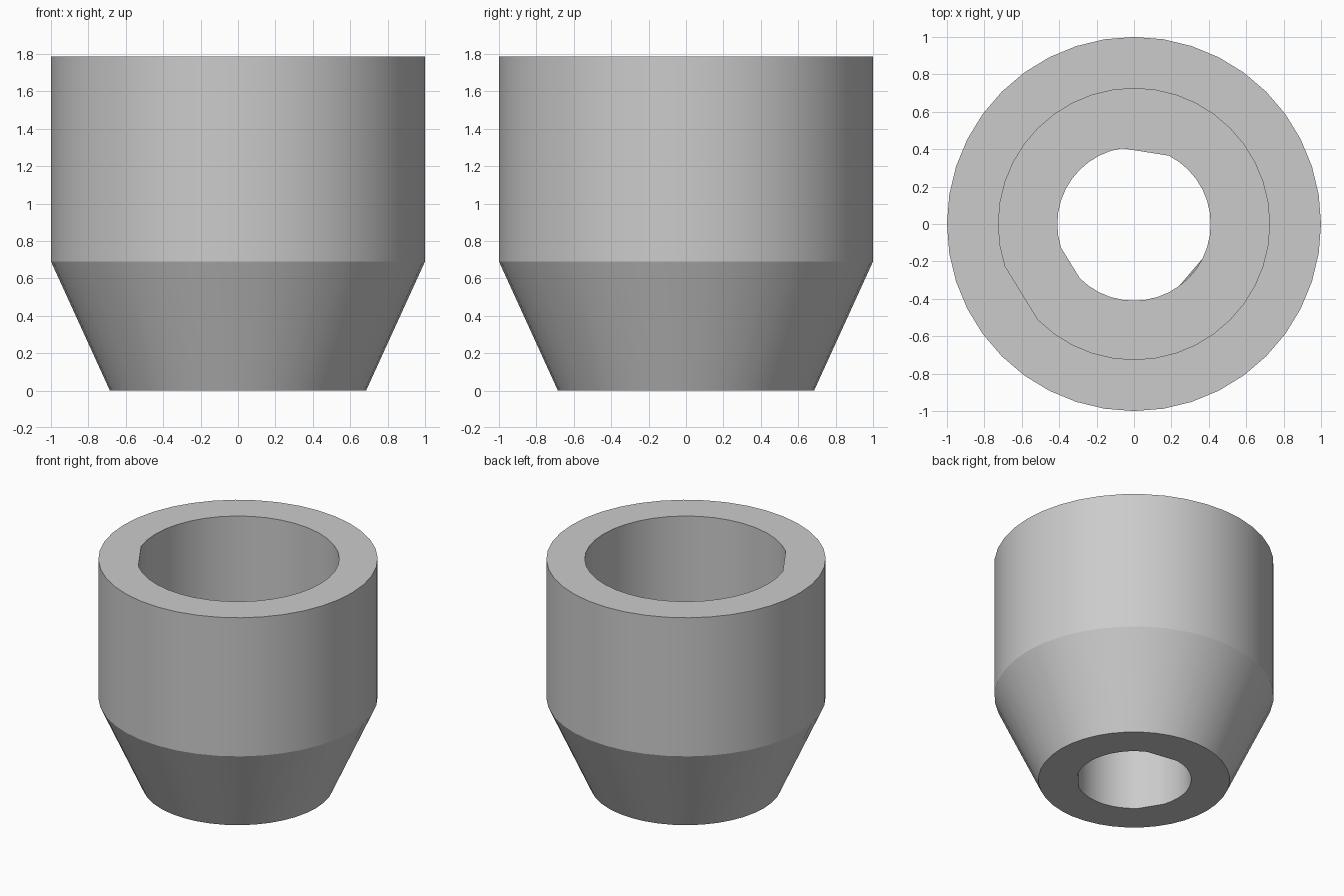
import bpy
import bmesh
from math import cos, sin, radians

SIDES = 40
STEP = 360 / SIDES

cube = bpy.data.objects.get("Cube")
if cube:
    bpy.data.objects.remove(cube, do_unlink=True)

grey = bpy.data.materials.new("light grey")
grey.use_nodes = True
colour = (0.6, 0.6, 0.6, 1)
grey.diffuse_color = colour
grey.node_tree.nodes["Principled BSDF"].inputs["Base Color"].default_value = colour

# Flats on the bores, as (start angle, end angle) of each chord
BORE_FLATS = [(198, 225)]
HOLE_TOP_FLATS = [(63, 99), (198, 225)]
HOLE_BOTTOM_FLATS = HOLE_TOP_FLATS + [(306, 333)]

# Closed wall section: radius, height, flats
SECTION = [
    (0.685, 0, []),
    (1, 0.69, []),
    (1, 1.785, []),
    (0.725, 1.785, BORE_FLATS),
    (0.725, 0.69, BORE_FLATS),
    (0.41, 0.69, HOLE_TOP_FLATS),
    (0.41, 0, HOLE_BOTTOM_FLATS),
]


def point(radius, height, flats, angle):
    """Point on a ring, pulled in to the chord where a flat is cut."""
    for start, end in flats:
        if start < angle < end:
            half, middle = (end - start) / 2, (start + end) / 2
            radius *= cos(radians(half)) / cos(radians(angle - middle))
    a = radians(angle)
    return radius * cos(a), radius * sin(a), height


# Stepped sleeve: tapered outside, wide upper bore, narrow lower hole
bm = bmesh.new()
rings = [[bm.verts.new(point(r, z, flats, i * STEP)) for i in range(SIDES)]
         for r, z, flats in SECTION]
for lower, upper in zip(rings, rings[1:] + rings[:1]):
    for i in range(SIDES):
        j = (i + 1) % SIDES
        bm.faces.new((lower[i], lower[j], upper[j], upper[i]))
bmesh.ops.recalc_face_normals(bm, faces=bm.faces)

mesh = bpy.data.meshes.new("tapered_sleeve")
bm.to_mesh(mesh)
bm.free()
mesh.materials.append(grey)
sleeve = bpy.data.objects.new("tapered_sleeve", mesh)
bpy.context.collection.objects.link(sleeve)

# Smooth round walls, crisp rims
bpy.ops.object.select_all(action="DESELECT")
sleeve.select_set(True)
bpy.context.view_layer.objects.active = sleeve
bpy.ops.object.shade_smooth_by_angle(angle=radians(20))
